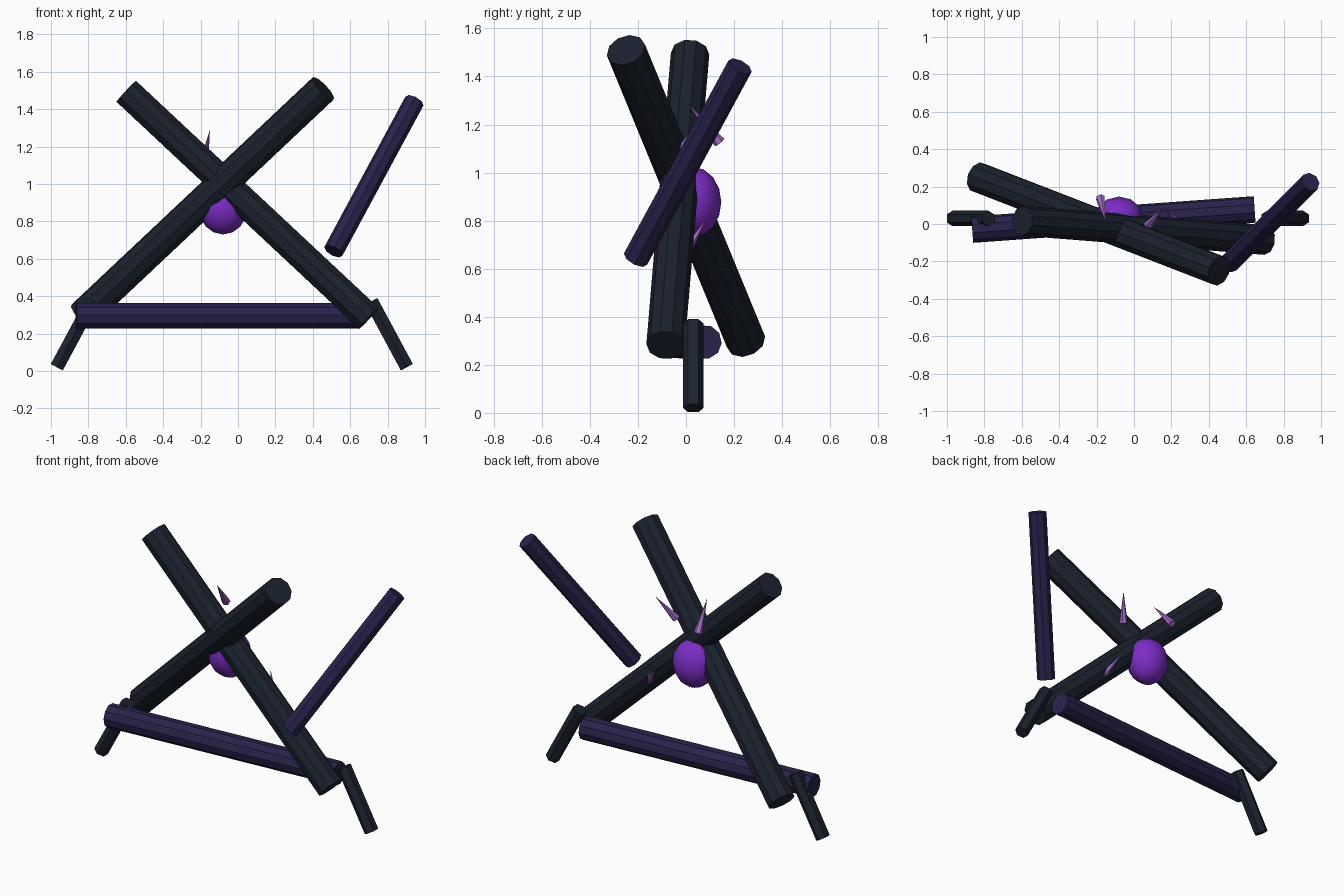
import bpy
from mathutils import Vector

if "Cube" in bpy.data.objects:
    bpy.data.objects.remove(bpy.data.objects["Cube"])


def material(name, rgb):
    m = bpy.data.materials.new(name)
    m.diffuse_color = (*rgb, 1)
    m.use_nodes = True
    m.node_tree.nodes["Principled BSDF"].inputs["Base Color"].default_value = m.diffuse_color
    return m


dark = material("dark_wood", (0.011, 0.016, 0.028))
violet_wood = material("violet_wood", (0.022, 0.016, 0.07))
glow = material("purple_core", (0.2, 0.026, 0.56))
crystal = material("lavender_crystal", (0.36, 0.15, 0.6))


def rod(name, start, end, radius, sides, mat, tip=None):
    """Flat-sided rod (or cone when tip is given) between two points."""
    a, b = Vector(start), Vector(end)
    d = b - a
    bpy.ops.mesh.primitive_cone_add(
        vertices=sides, radius1=radius, radius2=radius if tip is None else tip,
        depth=d.length, location=(a + b) / 2)
    o = bpy.context.object
    o.name = name
    o.rotation_mode = 'QUATERNION'
    o.rotation_quaternion = Vector((0, 0, 1)).rotation_difference(d)
    o.data.materials.append(mat)
    return o


# Crossed main beams
rod("cross_beam_a", (-0.835, 0.25, 0.295), (0.455, -0.25, 1.51), 0.083, 10, dark)
rod("cross_beam_b", (0.70, -0.085, 0.282), (-0.597, 0.017, 1.495), 0.08, 10, dark)

# Low horizontal beam and the loose leaning beam
rod("base_beam", (-0.865, -0.03, 0.295), (0.645, 0.078, 0.295), 0.071, 10, violet_wood)
rod("leaning_beam", (0.51, -0.21, 0.64), (0.943, 0.225, 1.443), 0.054, 8, violet_wood)

# Splayed short feet
for side, label in ((-1, "left"), (1, "right")):
    cx = -0.033
    rod(label + "_foot", (cx + side * 0.936, 0.03, 0.02),
        (cx + side * 0.746, 0.03, 0.373), 0.042, 6, dark)

# Glowing core at the crossing
bpy.ops.mesh.primitive_uv_sphere_add(segments=12, ring_count=8, radius=1,
                                     location=(-0.08, 0.028, 0.877))
core = bpy.context.object
core.name = "core"
core.scale = (0.131, 0.119, 0.147)
core.data.materials.append(glow)
bpy.ops.object.shade_smooth()

# Crystal spikes
spikes = [((-0.18, 0.14, 1.125), (-0.15, 0.005, 1.29)),
          ((0.075, -0.008, 1.10), (0.153, 0.085, 1.25)),
          ((0.255, -0.01, 0.655), (0.165, 0.087, 0.81))]
for i, (base, tip) in enumerate(spikes):
    rod(f"crystal_spike_{i + 1}", base, tip, 0.025, 6, crystal, tip=0)
